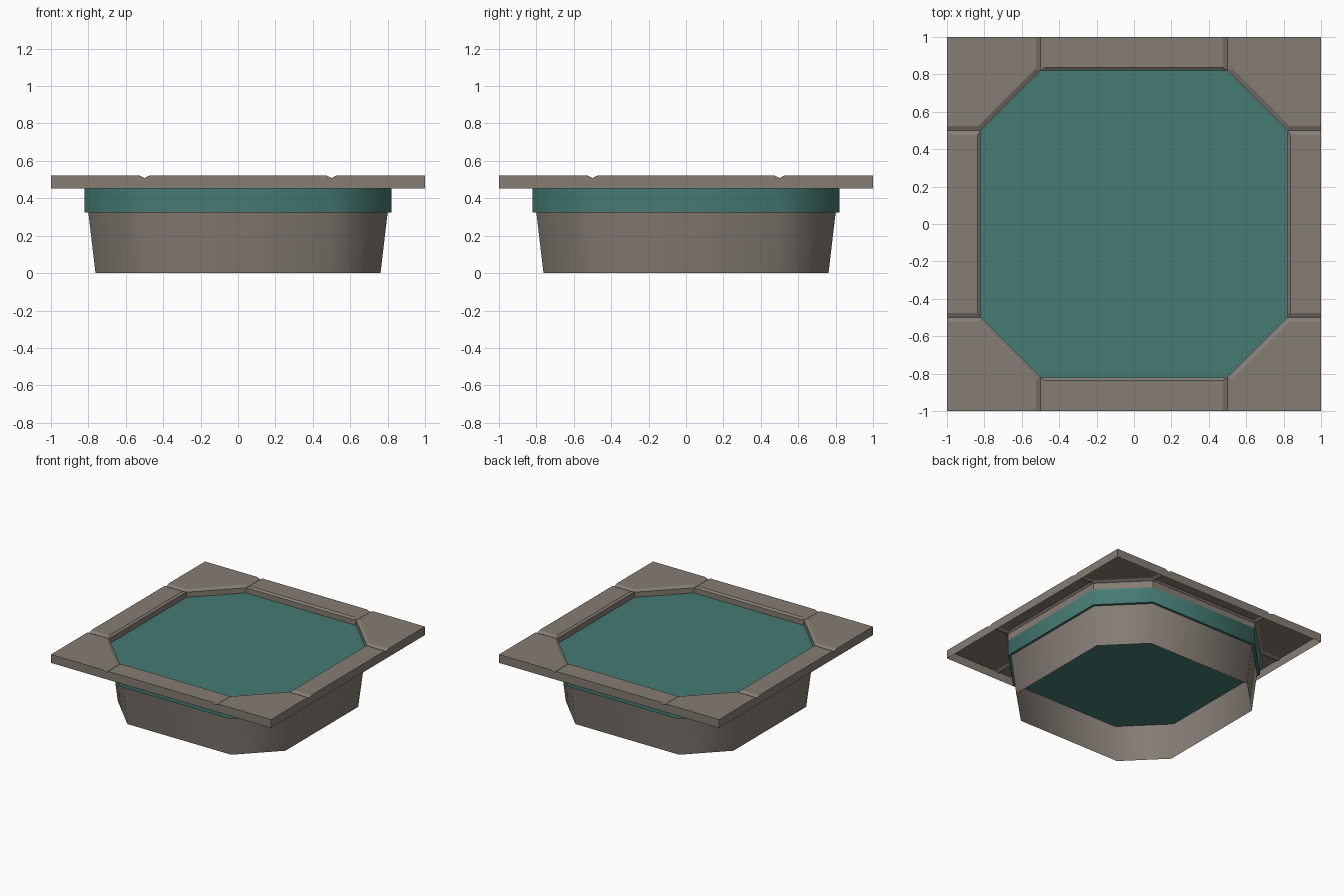
import bpy, bmesh, math
from mathutils import Vector, Matrix

if "Cube" in bpy.data.objects:
    bpy.data.objects.remove(bpy.data.objects["Cube"])


def material(name, rgb):
    m = bpy.data.materials.new(name)
    m.diffuse_color = (*rgb, 1)
    m.use_nodes = True
    m.node_tree.nodes["Principled BSDF"].inputs["Base Color"].default_value = m.diffuse_color
    return m


STONE = material("grey_brown_stone", (0.235, 0.205, 0.175))
WATER = material("teal_water", (0.061, 0.195, 0.171))


def finish(name, bm, mat, smooth_angle=None):
    me = bpy.data.meshes.new(name)
    bm.to_mesh(me)
    bm.free()
    me.materials.append(mat)
    ob = bpy.data.objects.new(name, me)
    bpy.context.collection.objects.link(ob)
    if smooth_angle:
        bpy.ops.object.select_all(action='DESELECT')
        bpy.context.view_layer.objects.active = ob
        ob.select_set(True)
        bpy.ops.object.shade_smooth_by_angle(angle=math.radians(smooth_angle))
    return ob


def octagon(a, b):
    # counter-clockwise cut-corner square, flats at distance a
    pts = []
    for k in range(4):
        r = Matrix.Rotation(k * math.pi / 2, 2)
        pts += [r @ Vector((a, -b)), r @ Vector((a, b))]
    return pts


def ring_prism(bottom, top, z0, z1, caps):
    bm = bmesh.new()
    lo = [bm.verts.new((p.x, p.y, z0)) for p in bottom]
    hi = [bm.verts.new((p.x, p.y, z1)) for p in top]
    n = len(lo)
    for i in range(n):
        j = (i + 1) % n
        bm.faces.new((lo[i], lo[j], hi[j], hi[i]))
    if caps:
        bm.faces.new(hi)
        bm.faces.new(lo[::-1])
    return bm


# rim paving: open-bottomed slabs with chamfered joints and pool edge
Z_BASE, Z_MID, Z_TOP = 0.452, 0.508, 0.521
OUTER, JOINT, POOL = "outer", "joint", "pool"


def inset(pts, dist):
    out, n = [], len(pts)
    for i in range(n):
        d0 = (pts[i] - pts[i - 1]).normalized()
        d1 = (pts[(i + 1) % n] - pts[i]).normalized()
        p0 = pts[i] + Vector((-d0.y, d0.x)) * dist[i - 1]
        p1 = pts[i] + Vector((-d1.y, d1.x)) * dist[i]
        w = p1 - p0
        t = (w.x * d1.y - w.y * d1.x) / (d0.x * d1.y - d0.y * d1.x)
        out.append(p0 + d0 * t)
    return out


def slab(bm, pts, kinds, widths, rot):
    pts = [Vector(p) for p in pts]
    top = [rot @ p for p in inset(pts, widths)]
    pts = [rot @ p for p in pts]
    v0, v1, v2 = ([bm.verts.new((p.x, p.y, z)) for p in ring]
                  for ring, z in ((pts, Z_BASE), (pts, Z_MID), (top, Z_TOP)))
    bm.faces.new(v2)
    n = len(pts)
    for i, kind in enumerate(kinds):
        j = (i + 1) % n
        if kind == OUTER:
            bm.faces.new((v0[i], v0[j], v1[j], v2[j], v2[i], v1[i]))
        else:
            bm.faces.new((v1[i], v1[j], v2[j], v2[i]))
            if kind == POOL:
                bm.faces.new((v0[i], v0[j], v1[j], v1[i]))


bm = bmesh.new()
for k in range(4):
    rot = Matrix.Rotation(k * math.pi / 2, 2)
    slab(bm, [(0.5, 0.82), (0.5, 1), (-0.5, 1), (-0.5, 0.82)],
         [JOINT, OUTER, JOINT, POOL], [0.025, 0, 0.025, 0.016], rot)
    slab(bm, [(0.5, 0.82), (0.82, 0.5), (1, 0.5), (1, 1), (0.5, 1)],
         [POOL, JOINT, OUTER, OUTER, JOINT], [0.025, 0.025, 0, 0, 0.025], rot)
bmesh.ops.remove_doubles(bm, verts=bm.verts, dist=0.0005)
finish("paved_rim", bm, STONE)

# water block filling the octagonal opening
o = octagon(0.82, 0.5)
finish("water", ring_prism(o, o, 0.323, 0.465, True), WATER, 60)

# tapered basin wall, open at both ends
finish("basin_wall", ring_prism(octagon(0.762, 0.472), octagon(0.80, 0.488), 0, 0.323, False),
       STONE, 60)
